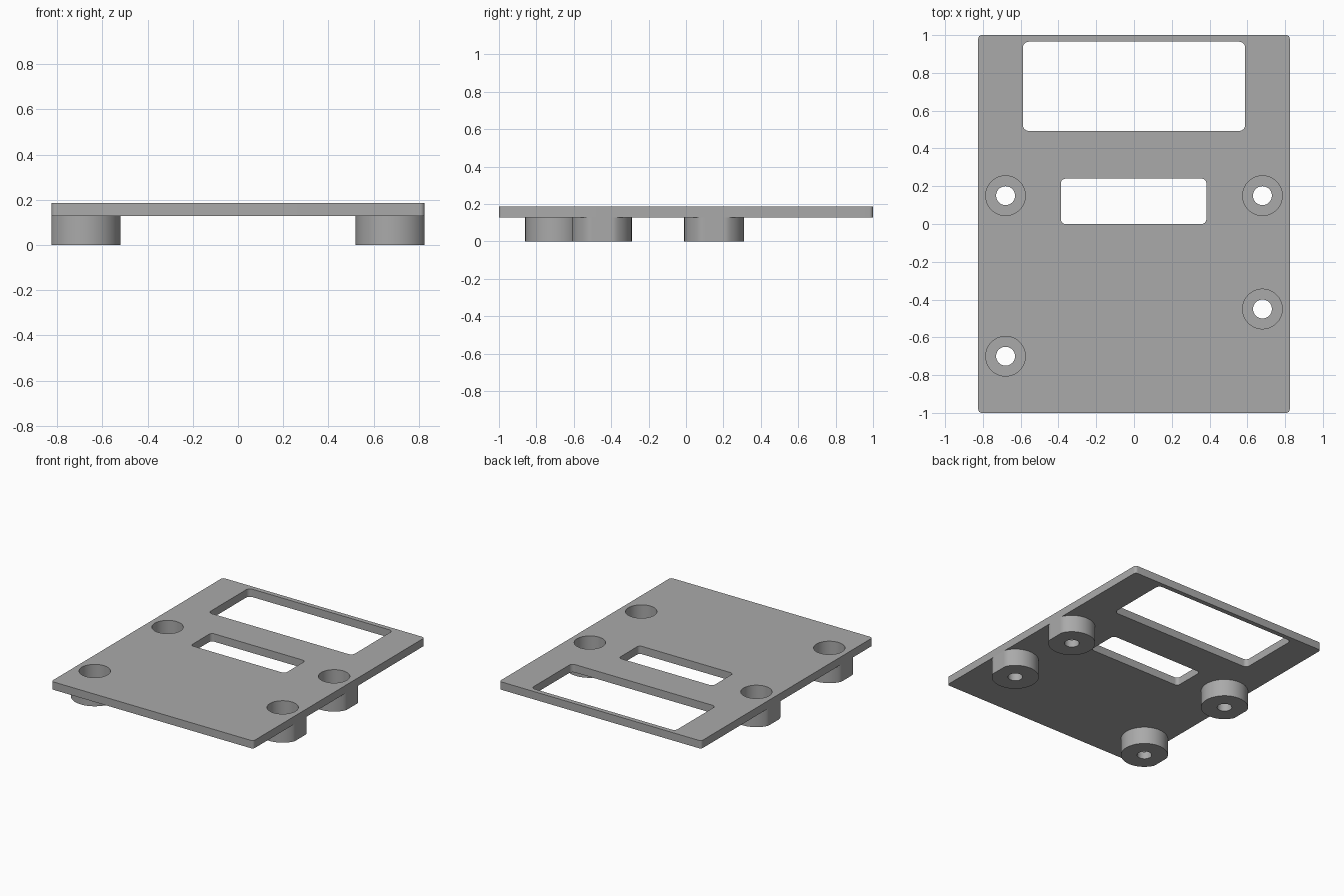
import bpy, bmesh
from math import cos, sin, pi

cube = bpy.data.objects.get("Cube")
if cube:
    bpy.data.objects.remove(cube)

HALF_X, HALF_Y = 0.825, 1.0
PLATE_Z, TOP_Z = 0.128, 0.186
BORE_R, HOLE_R, BOSS_R, FLOOR_Z = 0.105, 0.05, 0.16, 0.055
SEGMENTS = 64
BOSSES = {"back_left": (0.68, 0.15), "back_right": (-0.68, 0.15),
          "front_left": (0.68, -0.45), "front_right": (-0.68, -0.70)}

grey = bpy.data.materials.new("plain grey")
grey.use_nodes = True
colour = (0.4, 0.4, 0.4, 1)
grey.diffuse_color = colour
grey.node_tree.nodes["Principled BSDF"].inputs["Base Color"].default_value = colour


def circle(cx, cy, r):
    return [(cx + r * cos(2 * pi * i / SEGMENTS), cy + r * sin(2 * pi * i / SEGMENTS))
            for i in range(SEGMENTS)]


def rounded_rect(x0, x1, y0, y1, r, steps=6):
    centres = [(x1 - r, y1 - r), (x0 + r, y1 - r), (x0 + r, y0 + r), (x1 - r, y0 + r)]
    return [(cx + r * cos(a), cy + r * sin(a))
            for k, (cx, cy) in enumerate(centres)
            for a in [(k + i / steps) * pi / 2 for i in range(steps + 1)]]


def finish(obj):
    obj.data.materials.clear()
    obj.data.materials.append(grey)
    bpy.ops.object.select_all(action="DESELECT")
    obj.select_set(True)
    bpy.context.view_layer.objects.active = obj
    bpy.ops.object.shade_smooth_by_angle(angle=pi / 6)


# Plate: filled outline with two windows and four bores, extruded
outlines = [rounded_rect(-HALF_X, HALF_X, -HALF_Y, HALF_Y, 0.02),
            rounded_rect(-0.588, 0.588, 0.493, 0.965, 0.03),
            rounded_rect(-0.387, 0.383, 0.0, 0.24, 0.025)]
outlines += [circle(x, y, BORE_R) for x, y in BOSSES.values()]
curve = bpy.data.curves.new("plate_outline", "CURVE")
curve.dimensions = "2D"
curve.fill_mode = "BOTH"
curve.extrude = (TOP_Z - PLATE_Z) / 2
for points in outlines:
    spline = curve.splines.new("POLY")
    spline.points.add(len(points) - 1)
    for p, (x, y) in zip(spline.points, points):
        p.co = (x, y, 0, 1)
    spline.use_cyclic_u = True
outline = bpy.data.objects.new("plate_outline", curve)
bpy.context.collection.objects.link(outline)
depsgraph = bpy.context.evaluated_depsgraph_get()
mesh = bpy.data.meshes.new_from_object(outline.evaluated_get(depsgraph))
bpy.data.objects.remove(outline)
bm = bmesh.new()
bm.from_mesh(mesh)
bmesh.ops.remove_doubles(bm, verts=bm.verts, dist=0.0001)
bmesh.ops.translate(bm, verts=bm.verts, vec=(0, 0, (TOP_Z + PLATE_Z) / 2))
bmesh.ops.recalc_face_normals(bm, faces=bm.faces)
bm.to_mesh(mesh)
bm.free()
plate = bpy.data.objects.new("plate", mesh)
bpy.context.collection.objects.link(plate)
finish(plate)

# Bosses: counterbored rings, cut flat where they meet the plate edge
PROFILE = [(BORE_R, PLATE_Z), (BORE_R, FLOOR_Z), (HOLE_R, FLOOR_Z),
           (HOLE_R, 0), (BOSS_R, 0), (BOSS_R, PLATE_Z)]
for name, (cx, cy) in BOSSES.items():
    bm = bmesh.new()
    rings = [[bm.verts.new((max(-HALF_X, min(HALF_X, x)), y, z)) for x, y in circle(cx, cy, r)]
             for r, z in PROFILE]
    for a, b in zip(rings, rings[1:] + rings[:1]):
        for i in range(SEGMENTS):
            j = (i + 1) % SEGMENTS
            bm.faces.new((a[i], a[j], b[j], b[i]))
    bmesh.ops.recalc_face_normals(bm, faces=bm.faces)
    mesh = bpy.data.meshes.new(name + "_boss")
    bm.to_mesh(mesh)
    bm.free()
    boss = bpy.data.objects.new(name + "_boss", mesh)
    bpy.context.collection.objects.link(boss)
    finish(boss)
